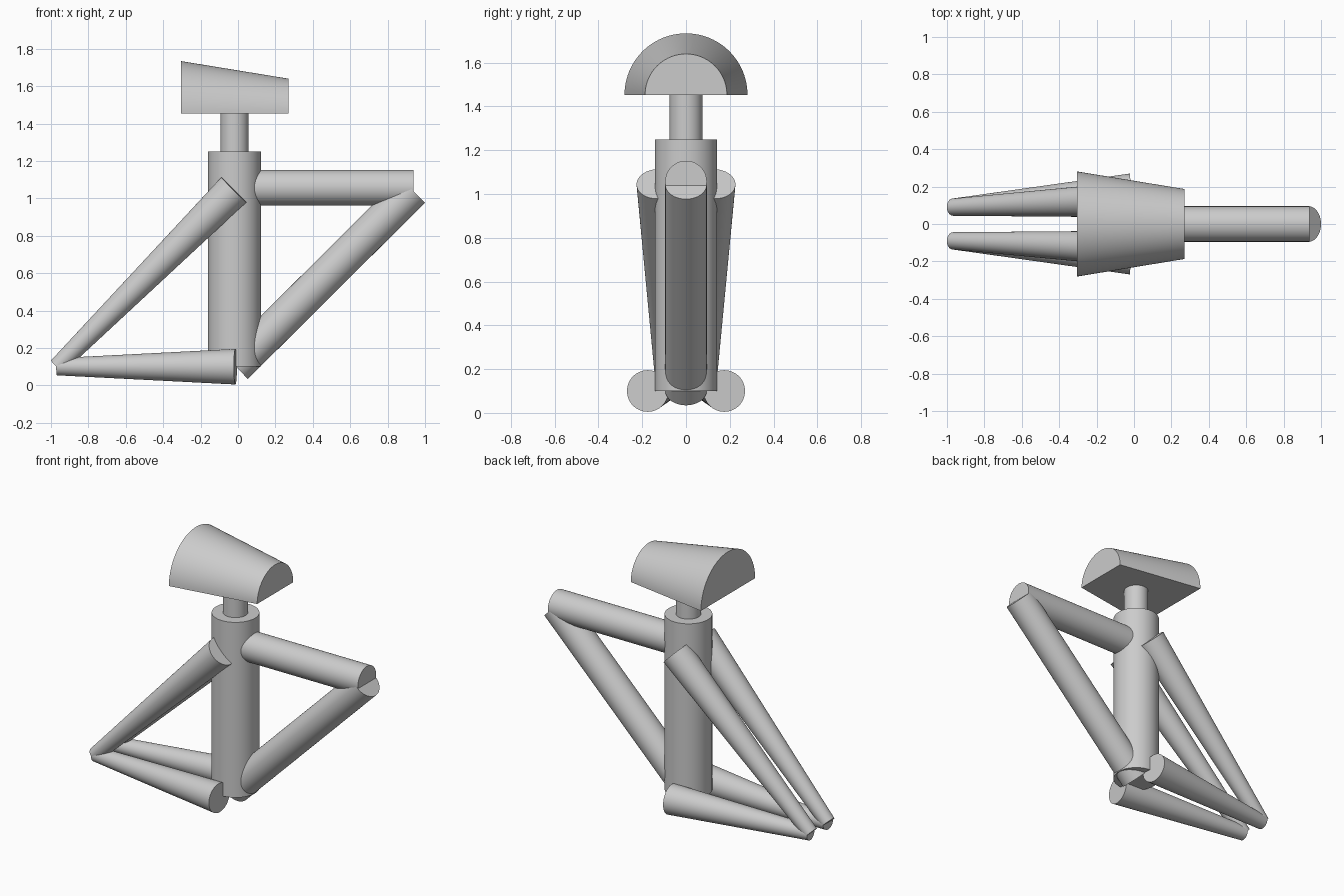
import bpy
import math
from mathutils import Vector

cube = bpy.data.objects.get("Cube")
if cube:
    bpy.data.objects.remove(cube, do_unlink=True)

grey = bpy.data.materials.new("plain_grey")
grey.use_nodes = True
colour = (0.6, 0.6, 0.6, 1)
grey.diffuse_color = colour
grey.node_tree.nodes["Principled BSDF"].inputs["Base Color"].default_value = colour


def finish(obj, name):
    """Name, colour and smooth a part while keeping its rims sharp."""
    obj.name = obj.data.name = name
    obj.data.materials.append(grey)
    bpy.ops.object.select_all(action="DESELECT")
    obj.select_set(True)
    bpy.context.view_layer.objects.active = obj
    bpy.ops.object.shade_smooth_by_angle(angle=math.radians(30))


def tube(name, start, end, r_start, r_end=None):
    """Capped round tube, optionally tapered, between two points."""
    start, end = Vector(start), Vector(end)
    axis = end - start
    bpy.ops.mesh.primitive_cone_add(
        vertices=64, radius1=r_start, radius2=r_end or r_start, depth=axis.length,
        location=(start + end) / 2, rotation=axis.to_track_quat("Z", "Y").to_euler())
    finish(bpy.context.object, name)


def half_cone(name, x_back, r_back, x_front, r_front, z, steps=48):
    """Solid half cone lying along x with its flat side down."""
    verts = []
    for x, r in ((x_back, r_back), (x_front, r_front)):
        for i in range(steps + 1):
            a = math.pi * i / steps
            verts.append((x, r * math.cos(a), z + r * math.sin(a)))
    n = steps + 1
    faces = [(i, i + 1, n + i + 1, n + i) for i in range(steps)]
    faces += [(steps, 0, n, n + steps), tuple(reversed(range(n))), tuple(range(n, 2 * n))]
    mesh = bpy.data.meshes.new(name)
    # wind the faces outwards
    mesh.from_pydata(verts, [], [tuple(f) for f in faces])
    obj = bpy.data.objects.new(name, mesh)
    bpy.context.collection.objects.link(obj)
    import bmesh
    bm = bmesh.new()
    bm.from_mesh(mesh)
    bmesh.ops.recalc_face_normals(bm, faces=bm.faces)
    bm.to_mesh(mesh)
    bm.free()
    finish(obj, name)


# Upright column
post_x = -0.018
tube("seat_tube", (post_x, 0, 0.1), (post_x, 0, 1.25), 0.142)
tube("seat_post", (post_x, 0, 1.2), (post_x, 0, 1.46), 0.075)
half_cone("saddle", -0.305, 0.281, 0.27, 0.187, 1.453)

# Front triangle
tube("top_tube", (post_x, 0, 1.057), (0.937, 0, 1.057), 0.095)
tube("down_tube", (-0.014, 0, 0.102), (0.933, 0, 1.044), 0.095)

# Paired rear stays, tapering towards the axle
for side, s in (("left", 1), ("right", -1)):
    axle = (-0.968, s * 0.09, 0.1)
    tube(side + "_chain_stay", axle, (-0.014, s * 0.175, 0.1), 0.046, 0.095)
    tube(side + "_seat_stay", axle, (-0.022, s * 0.131, 1.046), 0.046, 0.095)
